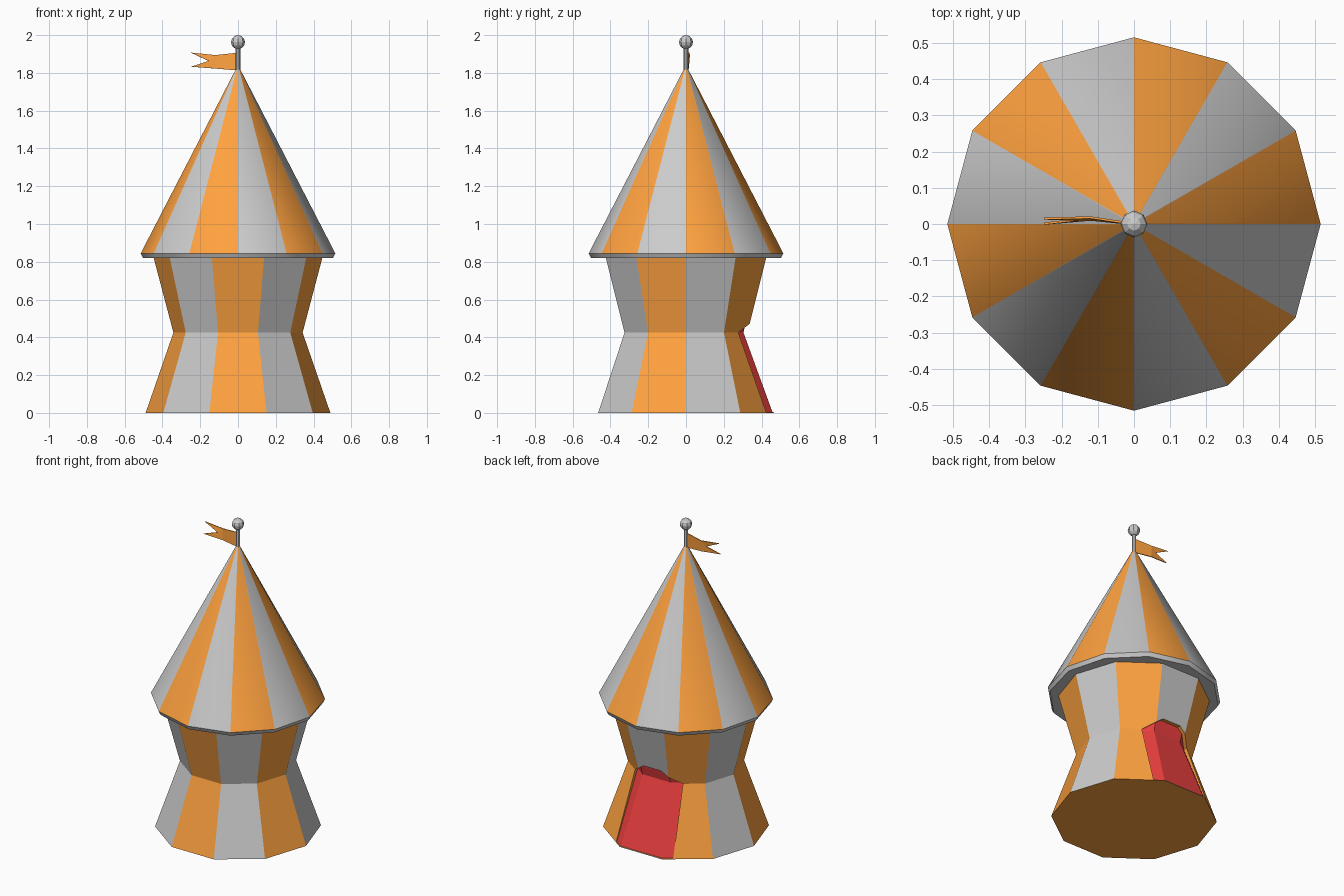
import bpy, bmesh
from math import cos, sin, pi, radians

if "Cube" in bpy.data.objects:
    bpy.data.objects.remove(bpy.data.objects["Cube"])


def material(name, rgb):
    m = bpy.data.materials.new(name)
    m.diffuse_color = (*rgb, 1)
    m.use_nodes = True
    m.node_tree.nodes["Principled BSDF"].inputs["Base Color"].default_value = m.diffuse_color
    return m


ORANGE = material("orange_cloth", (1.0, 0.36, 0.05))
PALE = material("pale_cloth", (0.8, 0.8, 0.8))
RED = material("red_cloth", (0.85, 0.05, 0.05))


def make(name, verts, faces, mats=(), slots=None):
    me = bpy.data.meshes.new(name)
    me.from_pydata(verts, [], faces)
    for m in mats:
        me.materials.append(m)
    if slots:
        for p, s in zip(me.polygons, slots):
            p.material_index = s
    bm = bmesh.new()
    bm.from_mesh(me)
    bmesh.ops.recalc_face_normals(bm, faces=bm.faces)
    bm.to_mesh(me)
    bm.free()
    ob = bpy.data.objects.new(name, me)
    bpy.context.collection.objects.link(ob)
    return ob


def lathe(name, n, profile, mats=(), slot=lambda ring, side: 0, cap=0):
    """Closed n-sided solid from (radius, z) rings, first ring lowest."""
    verts = [(r * cos(2 * pi * k / n), r * sin(2 * pi * k / n), z)
             for r, z in profile for k in range(n)]
    faces, slots = [], []
    for i in range(len(profile) - 1):
        for k in range(n):
            a, b = i * n + k, i * n + (k + 1) % n
            faces.append((a, b, b + n, a + n))
            slots.append(slot(i, k))
    faces += [tuple(range(n))[::-1], tuple(range(len(verts) - n, len(verts)))]
    slots += [cap, cap]
    return make(name, verts, faces, mats, slots)


def activate(ob):
    bpy.ops.object.select_all(action='DESELECT')
    ob.select_set(True)
    bpy.context.view_layer.objects.active = ob


# Striped ten-sided body with a pinched waist
body = lathe("tent_body", 10, [(0.489, 0), (0.342, 0.425), (0.449, 0.83)],
             (ORANGE, PALE), lambda i, k: (k + 1) % 2)

# Arched doorway cut in the back
outline = [(-0.205, 0.004), (0.205, 0.004), (0.172, 0.425),
           (0.065, 0.505), (-0.065, 0.505), (-0.172, 0.425)]
n = len(outline)
cutter = make("door_cutter",
              [(x, y, z) for y in (0.22, 0.7) for x, z in outline],
              [tuple(range(n)), tuple(range(n, 2 * n))] +
              [(i, (i + 1) % n, (i + 1) % n + n, i + n) for i in range(n)],
              (ORANGE,))
activate(body)
mod = body.modifiers.new("doorway", 'BOOLEAN')
mod.operation = 'DIFFERENCE'
mod.solver = 'EXACT'
mod.object = cutter
bpy.ops.object.modifier_apply(modifier=mod.name)
bpy.data.objects.remove(cutter)

# Red lining seen through the doorway
lathe("door_lining", 10, [(0.482, 0.002), (0.32, 0.425), (0.36, 0.6)], (RED,))

# Twelve-sided striped roof with a pale rim
roof = lathe("roof", 12, [(0.503, 0.82), (0.515, 0.845), (0.006, 1.83)],
             (ORANGE, PALE), lambda i, k: k % 2 if i else 1, cap=1)
activate(roof)
bpy.ops.object.shade_smooth_by_angle(angle=radians(30))

# Pole and ball
lathe("pole", 8, [(0.013, 1.78), (0.013, 1.95)])
bpy.ops.mesh.primitive_uv_sphere_add(segments=8, ring_count=6, radius=0.037,
                                     location=(0, 0, 1.963))
bpy.context.object.name = "pole_ball"

# Swallow-tailed flag
flag = make("flag",
            [(0, 0, 1.907), (0, 0, 1.813), (-0.12, 0.018, 1.894),
             (-0.12, 0.012, 1.823), (-0.155, 0.012, 1.863),
             (-0.248, 0.015, 1.907), (-0.248, 0.001, 1.833)],
            [(0, 2, 3, 1), (2, 4, 3), (2, 5, 4), (3, 4, 6)], (ORANGE,))
sol = flag.modifiers.new("thickness", 'SOLIDIFY')
sol.thickness = 0.006
sol.offset = 0
